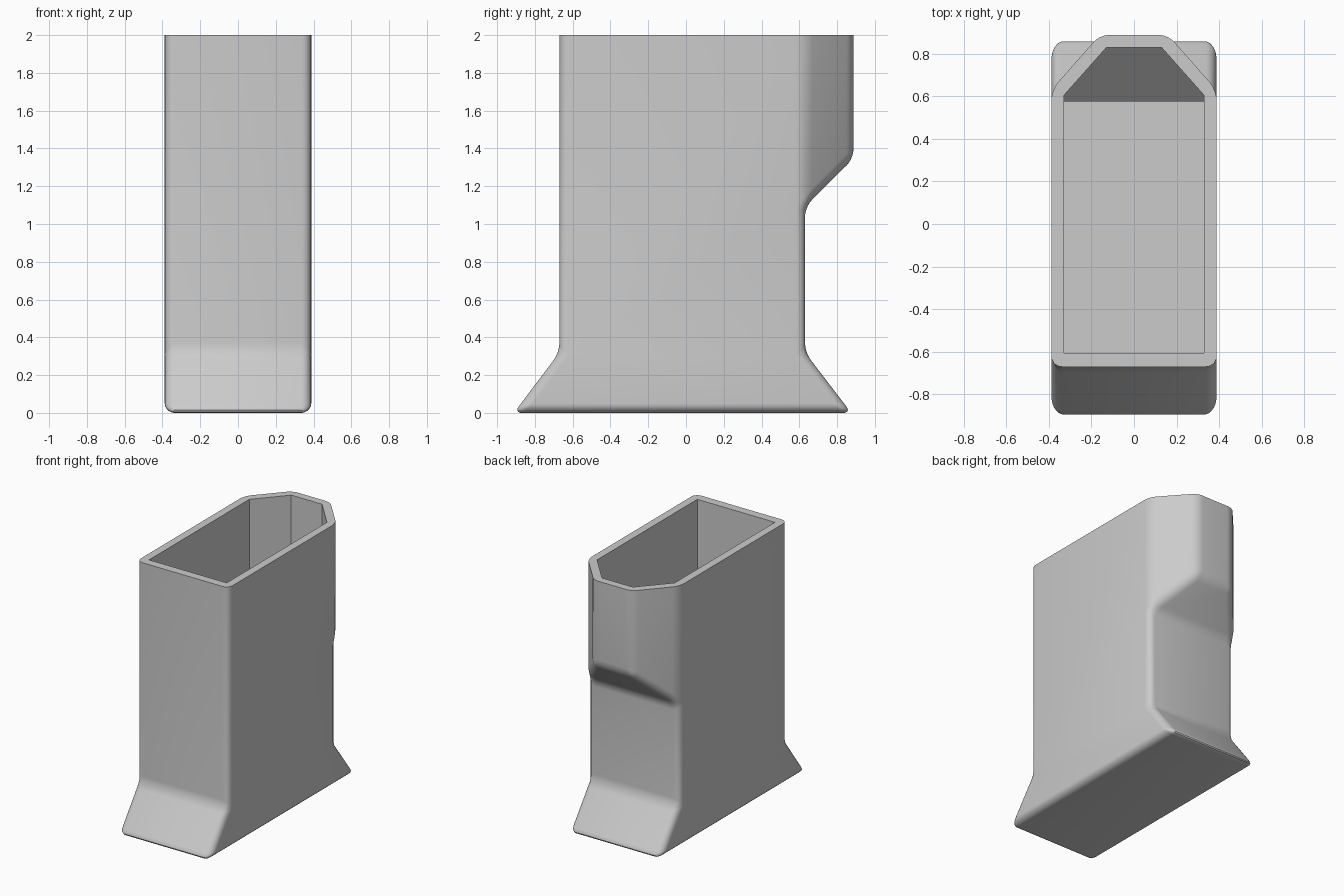
import bpy, bmesh, math
from mathutils import Vector

if "Cube" in bpy.data.objects:
    bpy.data.objects.remove(bpy.data.objects["Cube"])

TOP = 2.0
OVER = 2.2   # extra height, trimmed or used to cut through the rim

grey = bpy.data.materials.new("plain grey")
grey.use_nodes = True
grey.diffuse_color = (0.6, 0.6, 0.6, 1)
grey.node_tree.nodes["Principled BSDF"].inputs["Base Color"].default_value = (0.6, 0.6, 0.6, 1)


def side_prism(profile, half):
    """Extrude a (y, z) side profile across the width."""
    bm = bmesh.new()
    face = bm.faces.new([bm.verts.new((-half, y, z)) for y, z in profile])
    ext = bmesh.ops.extrude_face_region(bm, geom=[face])["geom"]
    bmesh.ops.translate(bm, verts=[g for g in ext if isinstance(g, bmesh.types.BMVert)],
                        vec=(2 * half, 0, 0))
    bmesh.ops.recalc_face_normals(bm, faces=bm.faces[:])
    return bm


def push_bulge(bm, y, z, steps):
    """Push the upper back panel outward; its underside rises at 45 degrees."""
    panel = next(f for f in bm.faces
                 if all(abs(v.co.y - y) < 1e-4 and v.co.z > z - 1e-4 for v in f.verts))
    for new_half, new_y in steps:
        ext = bmesh.ops.extrude_face_region(bm, geom=[panel])["geom"]
        bmesh.ops.delete(bm, geom=[panel], context="FACES_ONLY") if panel.is_valid else None
        panel = next(g for g in ext if isinstance(g, bmesh.types.BMFace))
        for v in panel.verts:
            rise = new_y - v.co.y if v.co.z < TOP else 0
            v.co = Vector((math.copysign(new_half, v.co.x), new_y, v.co.z + rise))
    bmesh.ops.recalc_face_normals(bm, faces=bm.faces[:])


def make_object(name, bm):
    mesh = bpy.data.meshes.new(name)
    bm.to_mesh(mesh)
    bm.free()
    mesh.materials.append(grey)
    obj = bpy.data.objects.new(name, mesh)
    bpy.context.collection.objects.link(obj)
    return obj


# Outer body: flared foot, straight walls, chamfered bulge at the upper back
bm = side_prism([(-0.911, 0), (0.875, 0), (0.63, 0.32), (0.63, 1.09),
                 (0.63, OVER), (-0.67, OVER), (-0.67, 0.32)], 0.388)
push_bulge(bm, 0.63, 1.09, [(0.16, 0.887)])
sharp = [e for e in bm.edges if e.is_manifold and e.calc_face_angle(0) > math.radians(20)]
bmesh.ops.bevel(bm, geom=sharp, offset=0.05, segments=5, profile=0.5,
                affect="EDGES", clamp_overlap=True)

# Trim the rim flat and crisp
cut = bmesh.ops.bisect_plane(bm, geom=bm.verts[:] + bm.edges[:] + bm.faces[:],
                             plane_co=(0, 0, TOP), plane_no=(0, 0, 1), clear_outer=True)
rim = [g for g in cut["geom_cut"] if isinstance(g, bmesh.types.BMEdge)]
bmesh.ops.contextual_create(bm, geom=rim)
bmesh.ops.recalc_face_normals(bm, faces=bm.faces[:])
body = make_object("hollow_body", bm)

# Cavity following the outer wall
bm = side_prism([(-0.605, 0.06), (0.575, 0.06), (0.575, 1.12),
                 (0.575, OVER), (-0.605, OVER)], 0.328)
push_bulge(bm, 0.575, 1.12, [(0.328, 0.605), (0.13, 0.828)])
cavity = make_object("cavity_cutter", bm)
cavity.hide_render = True

# Hollow out the body, then drop the cutter
bpy.context.view_layer.objects.active = body
body.select_set(True)
mod = body.modifiers.new("hollow", "BOOLEAN")
mod.operation = "DIFFERENCE"
mod.solver = "EXACT"
mod.object = cavity
bpy.ops.object.modifier_apply(modifier=mod.name)
bpy.data.objects.remove(cavity)
bpy.ops.object.shade_smooth_by_angle(angle=math.radians(30))
